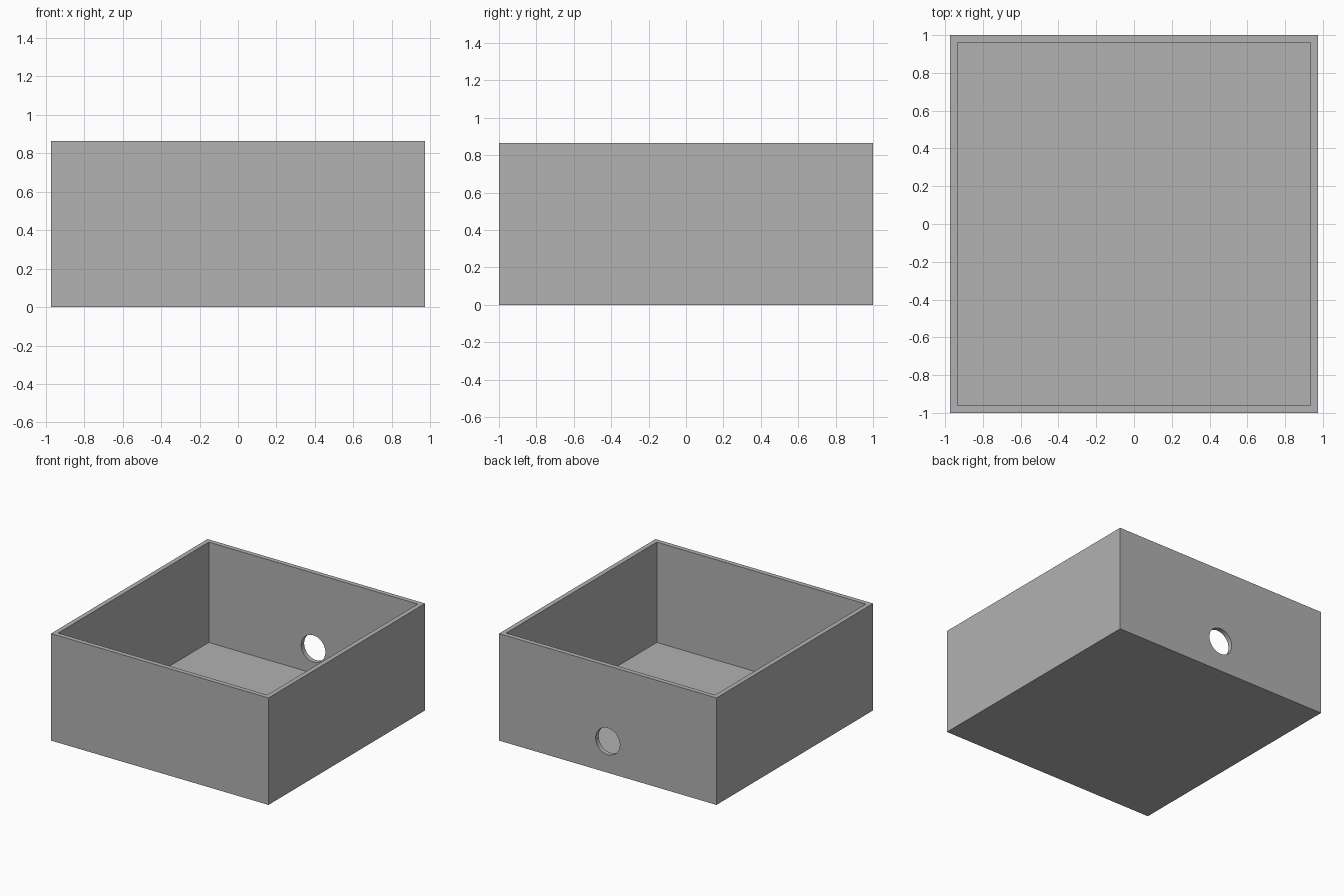
import bpy
import bmesh
from math import pi
from mathutils import Matrix, Vector

WIDTH, DEPTH, HEIGHT = 1.946, 2.0, 0.865
WALL = 0.054
HOLE_RADIUS, HOLE_HEIGHT = 0.108, 0.254

default = bpy.data.objects.get("Cube")
if default:
    bpy.data.objects.remove(default, do_unlink=True)

# Plain grey finish
grey = bpy.data.materials.new("plain grey")
grey.use_nodes = True
colour = (0.445, 0.445, 0.445, 1)
grey.diffuse_color = colour
grey.node_tree.nodes["Principled BSDF"].inputs["Base Color"].default_value = colour


def add_object(name, bm):
    mesh = bpy.data.meshes.new(name)
    bm.to_mesh(mesh)
    bm.free()
    mesh.materials.append(grey)
    obj = bpy.data.objects.new(name, mesh)
    bpy.context.collection.objects.link(obj)
    return obj


# Open box: inset the top face, then sink it to leave a floor
bm = bmesh.new()
bmesh.ops.create_cube(bm, size=1)
bmesh.ops.scale(bm, vec=(WIDTH, DEPTH, HEIGHT), verts=bm.verts)
bmesh.ops.translate(bm, vec=(0, 0, HEIGHT / 2), verts=bm.verts)
bm.normal_update()
top = max(bm.faces, key=lambda f: f.calc_center_median().z)
bmesh.ops.inset_region(bm, faces=[top], thickness=WALL)
floor = bmesh.ops.extrude_discrete_faces(bm, faces=[top])["faces"][0]
bmesh.ops.translate(bm, vec=(0, 0, WALL - HEIGHT), verts=floor.verts)
bmesh.ops.recalc_face_normals(bm, faces=bm.faces)
box = add_object("open_box", bm)

# Round cable hole through the back wall
bm = bmesh.new()
place = Matrix.Translation(Vector((0, DEPTH / 2, HOLE_HEIGHT))) @ Matrix.Rotation(pi / 2, 4, "X")
bmesh.ops.create_cone(bm, cap_ends=True, segments=64, radius1=HOLE_RADIUS,
                      radius2=HOLE_RADIUS, depth=WALL * 4, matrix=place)
cutter = add_object("hole_cutter", bm)
cutter.hide_render = True

cut = box.modifiers.new("back hole", "BOOLEAN")
cut.operation = "DIFFERENCE"
cut.solver = "EXACT"
cut.object = cutter

# Apply the cut, remove the helper, and smooth only the hole's rim wall
bpy.ops.object.select_all(action="DESELECT")
box.select_set(True)
bpy.context.view_layer.objects.active = box
bpy.ops.object.modifier_apply(modifier=cut.name)
bpy.data.objects.remove(cutter, do_unlink=True)
bpy.ops.object.shade_smooth_by_angle(angle=pi / 6)
